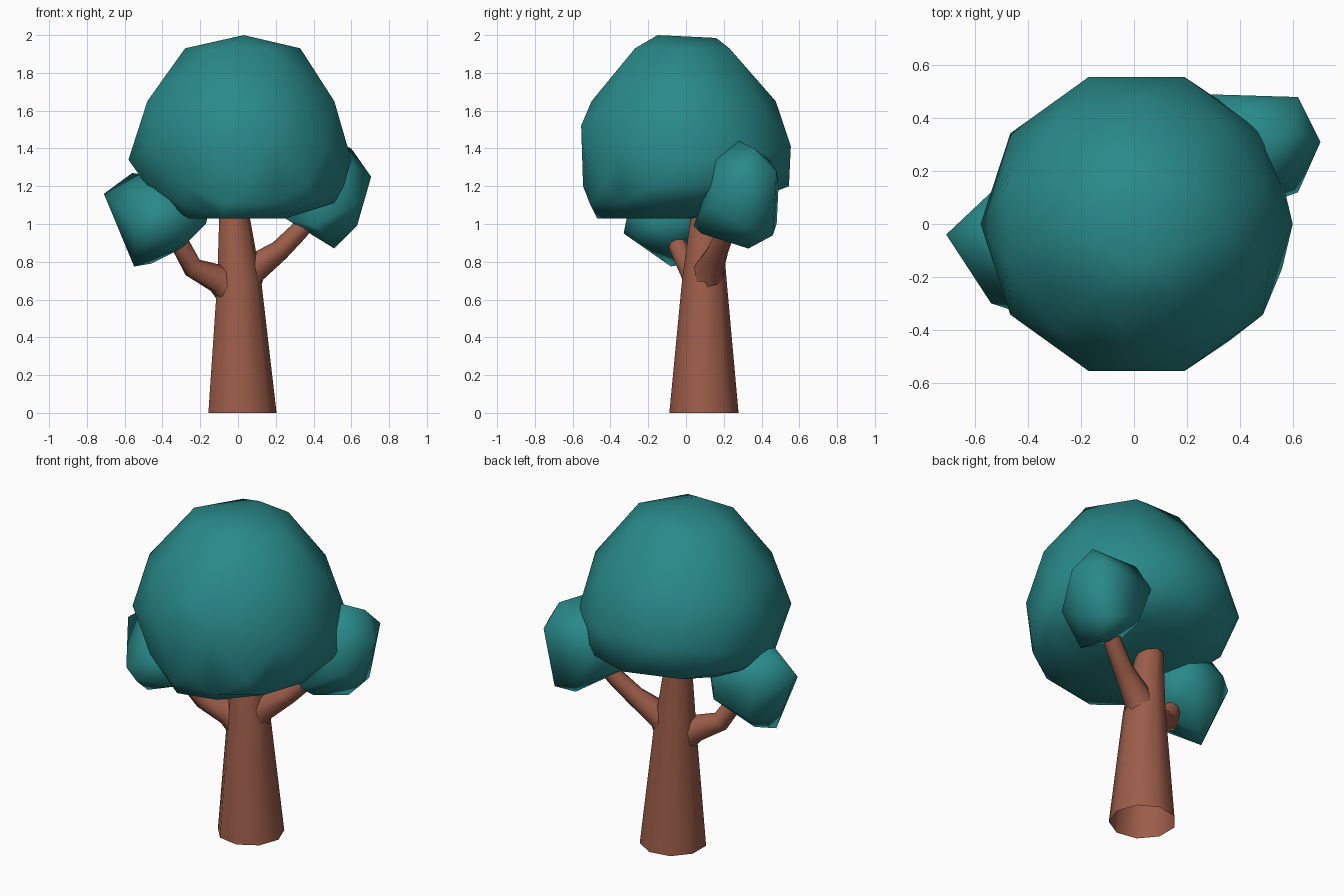
import bpy, bmesh
from math import sin, cos, pi
from mathutils import Vector

if "Cube" in bpy.data.objects:
    bpy.data.objects.remove(bpy.data.objects["Cube"])


def material(name, rgb):
    m = bpy.data.materials.new(name)
    m.diffuse_color = (*rgb, 1)
    m.use_nodes = True
    m.node_tree.nodes["Principled BSDF"].inputs["Base Color"].default_value = m.diffuse_color
    return m


LEAF = material("leaf_teal", (0.022, 0.25, 0.25))
BARK = material("bark_brown", (0.33, 0.108, 0.066))


def finish(name, bm, mat):
    bmesh.ops.recalc_face_normals(bm, faces=bm.faces)
    for f in bm.faces:
        f.smooth = True
    me = bpy.data.meshes.new(name)
    bm.to_mesh(me)
    bm.free()
    me.materials.append(mat)
    ob = bpy.data.objects.new(name, me)
    bpy.context.collection.objects.link(ob)
    return ob


def foliage(name, points):
    """Low-poly rounded clump wrapped around a cloud of points."""
    bm = bmesh.new()
    for p in points:
        bm.verts.new(p)
    bmesh.ops.convex_hull(bm, input=bm.verts[:])
    junk = [v for v in bm.verts if not v.link_faces]
    bmesh.ops.delete(bm, geom=junk, context='VERTS')
    return finish(name, bm, LEAF)


def tube(name, path, sides, flat=False):
    """Open tapered tube through (x, y, z, radius) stations."""
    bm = bmesh.new()
    pts = [Vector(p[:3]) for p in path]
    rings = []
    for i, c in enumerate(pts):
        d = pts[min(i + 1, len(pts) - 1)] - pts[max(i - 1, 0)]
        d = Vector((0, 0, 1)) if flat else d.normalized()
        u = Vector((0, 1, 0)).cross(d).normalized()
        v = d.cross(u)
        rings.append([bm.verts.new(c + path[i][3] * (u * cos(2 * pi * k / sides) + v * sin(2 * pi * k / sides)))
                      for k in range(sides)])
    for a, b in zip(rings, rings[1:]):
        for k in range(sides):
            j = (k + 1) % sides
            bm.faces.new((a[k], a[j], b[j], b[k]))
    return finish(name, bm, BARK)


# Main canopy: staggered rings (sides, phase, z, front lift, back lift, x min, x max, y min, y max)
rings = [
    (7, 0.0, 1.03, 0, 0, -0.29, 0.25, -0.47, 0.06),
    (10, 0.0, 1.11, 0, 0, -0.39, 0.51, -0.51, 0.31),
    (10, 0.5, 1.20, 0, 0, -0.48, 0.56, -0.545, 0.545),
    (10, 0.0, 1.34, 0.20, 0.08, -0.58, 0.60, -0.555, 0.555),
    (10, 0.5, 1.65, 0, 0, -0.48, 0.51, -0.50, 0.475),
    (6, 0.0, 1.93, 0, 0, -0.28, 0.33, -0.27, 0.23),
]
cloud = [(0.03, -0.15, 2.0), (0.03, 0.16, 1.985)]
for n, ph, z, front, back, x0, x1, y0, y1 in rings:
    angles = [2 * pi * (k + ph) / n for k in range(n)]
    mx = max(abs(cos(a)) for a in angles)
    my = max(abs(sin(a)) for a in angles)
    for a in angles:
        lift = sin(a) ** 2 * (front if sin(a) < 0 else back)
        cloud.append(((x0 + x1) / 2 + (x1 - x0) / 2 * cos(a) / mx,
                      (y0 + y1) / 2 + (y1 - y0) / 2 * sin(a) / my, z + lift))
foliage("main_canopy", cloud)

# Side clumps
foliage("left_clump", [
    (-0.71, -0.04, 1.16), (-0.56, 0.00, 1.27), (-0.54, -0.30, 1.00), (-0.45, -0.33, 0.95),
    (-0.55, -0.08, 0.775), (-0.46, 0.00, 0.79), (-0.54, 0.12, 1.12), (-0.50, 0.13, 0.90),
    (-0.29, 0.15, 0.97), (-0.28, 0.13, 1.20), (-0.30, -0.08, 0.87), (-0.17, -0.18, 1.00),
    (-0.16, 0.00, 1.04), (-0.35, -0.30, 1.10), (-0.42, -0.18, 1.25), (-0.30, -0.27, 0.93)])
foliage("right_clump", [
    (0.50, 0.28, 1.44), (0.60, 0.36, 1.40), (0.55, 0.16, 1.34), (0.705, 0.31, 1.25),
    (0.62, 0.48, 1.28), (0.29, 0.49, 1.20), (0.62, 0.12, 1.10), (0.63, 0.30, 0.99),
    (0.51, 0.33, 0.87), (0.56, 0.46, 0.94), (0.40, 0.48, 1.00), (0.45, 0.08, 0.95),
    (0.40, 0.04, 0.99), (0.25, 0.15, 1.03), (0.27, 0.36, 1.05), (0.30, 0.22, 1.33),
    (0.34, 0.44, 1.34)])

# Trunk, open at the bottom and leaning slightly left at the top
tube("trunk", [(0.018, 0.095, 0, 0.186), (0.003, 0.097, 0.70, 0.12), (-0.03, 0.11, 1.16, 0.07)], 9, True)

# Branches, flaring where they leave the trunk
tube("left_branch", [(0.01, 0.10, 0.60, 0.10), (-0.10, 0.06, 0.71, 0.078),
                     (-0.24, 0.01, 0.77, 0.055), (-0.31, -0.05, 0.90, 0.05),
                     (-0.37, -0.07, 1.02, 0.045)], 8)
tube("right_branch", [(0.00, 0.10, 0.62, 0.10), (0.075, 0.12, 0.76, 0.08),
                      (0.22, 0.17, 0.86, 0.055), (0.32, 0.21, 0.96, 0.05),
                      (0.42, 0.25, 1.08, 0.045)], 8)
